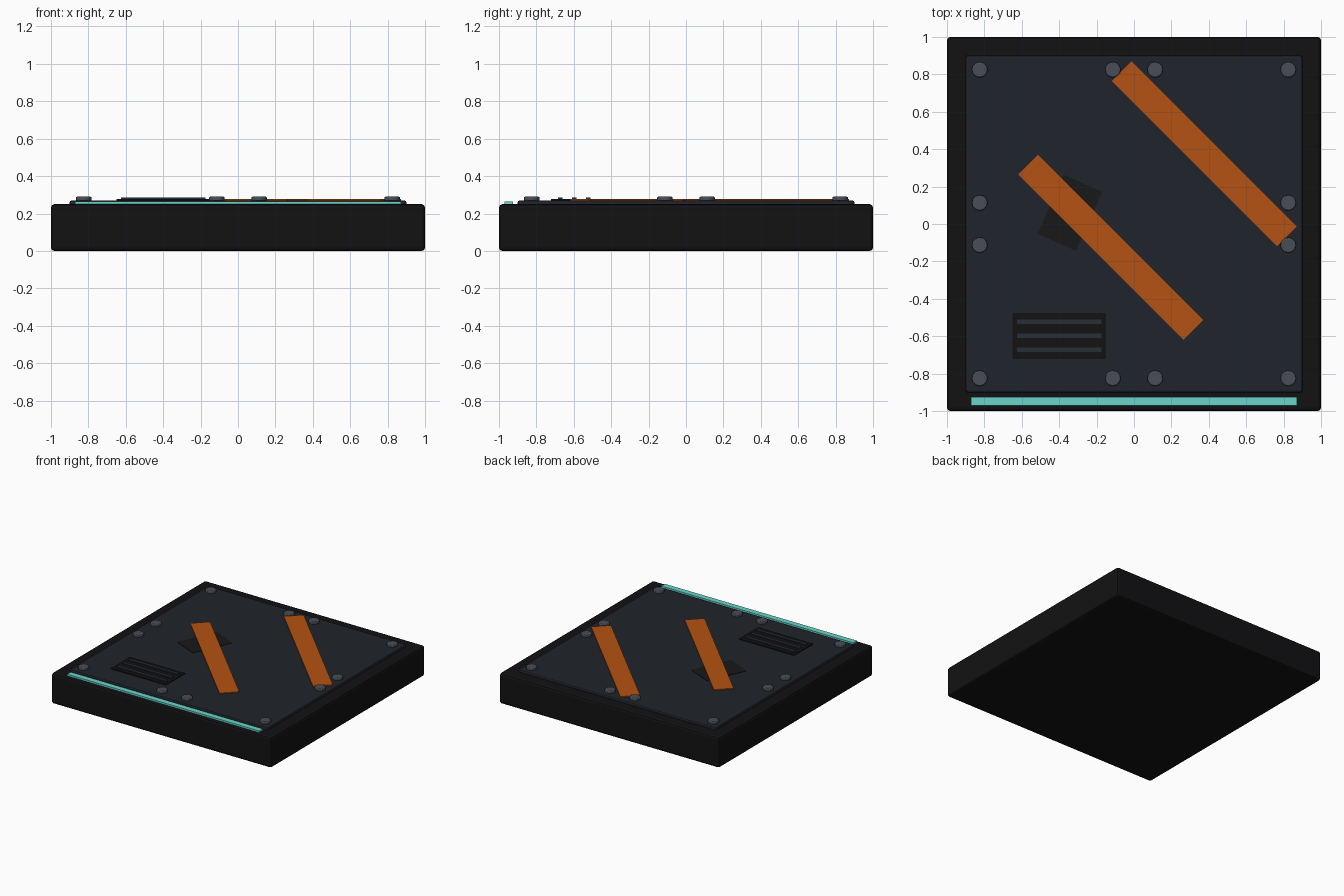
import bpy
from math import radians

if "Cube" in bpy.data.objects:
    bpy.data.objects.remove(bpy.data.objects["Cube"])


def material(name, r, g, b):
    m = bpy.data.materials.new(name)
    m.diffuse_color = (r, g, b, 1)
    m.use_nodes = True
    m.node_tree.nodes["Principled BSDF"].inputs["Base Color"].default_value = m.diffuse_color
    return m


BLACK = material("black_frame", 0.006, 0.006, 0.007)
PLATE = material("plate_blue_grey", 0.014, 0.018, 0.025)
BOLT = material("bolt_grey", 0.07, 0.075, 0.095)
ORANGE = material("warning_orange", 0.46, 0.085, 0.006)
STAIN = material("stain_dark", 0.009, 0.009, 0.010)
SLAT = material("slat_grey", 0.022, 0.028, 0.038)
TEAL = material("teal_light", 0.14, 0.66, 0.58)


def finish(ob, name, mat, bevel, segments):
    ob.name = name
    ob.data.materials.append(mat)
    if bevel:
        mod = ob.modifiers.new("Bevel", "BEVEL")
        mod.width = bevel
        mod.segments = segments
    return ob


def box(name, x, y, z0, z1, sx, sy, mat, angle=0, bevel=0, segments=1):
    bpy.ops.mesh.primitive_cube_add(size=1, location=(x, y, (z0 + z1) / 2))
    ob = bpy.context.object
    ob.scale = (sx, sy, z1 - z0)
    bpy.ops.object.transform_apply(location=False, rotation=False, scale=True)
    ob.rotation_euler.z = radians(angle)
    return finish(ob, name, mat, bevel, segments)


# Tile body and raised plate
box("base_slab", 0, 0, 0, 0.25, 2, 2, BLACK, bevel=0.018, segments=2)
box("top_plate", 0, 0, 0.24, 0.27, 1.8, 1.8, PLATE, bevel=0.01, segments=2)

# Dark stain and diagonal warning stripes
box("stain", -0.343, 0.06, 0.265, 0.273, 0.345, 0.224, STAIN, angle=66)
for name, c in (("stripe_back", 0.376), ("stripe_front", -0.124)):
    box(name, c, c, 0.265, 0.278, 1.25, 0.15, ORANGE, angle=-45)

# Vent with slats
box("vent_panel", -0.4, -0.598, 0.265, 0.277, 0.5, 0.245, BLACK)
for i in range(3):
    box("vent_slat", -0.4, -0.523 - 0.075 * i, 0.27, 0.285, 0.45, 0.025, SLAT)

# Light strip on the front rim
box("light_strip", 0, -0.948, 0.245, 0.264, 1.745, 0.047, TEAL)

# Bolts round the plate edge
far, near = 0.825, 0.113
spots = {p for a in (far, near) for s in (1, -1) for t in (1, -1)
         for p in ((s * a, t * far), (t * far, s * a))}
for x, y in sorted(spots):
    bpy.ops.mesh.primitive_cylinder_add(vertices=12, radius=0.042, depth=0.025,
                                        location=(x, y, 0.2775))
    bolt = finish(bpy.context.object, "bolt", BOLT, 0.006, 2)
    bpy.ops.object.shade_smooth_by_angle(angle=radians(50))
